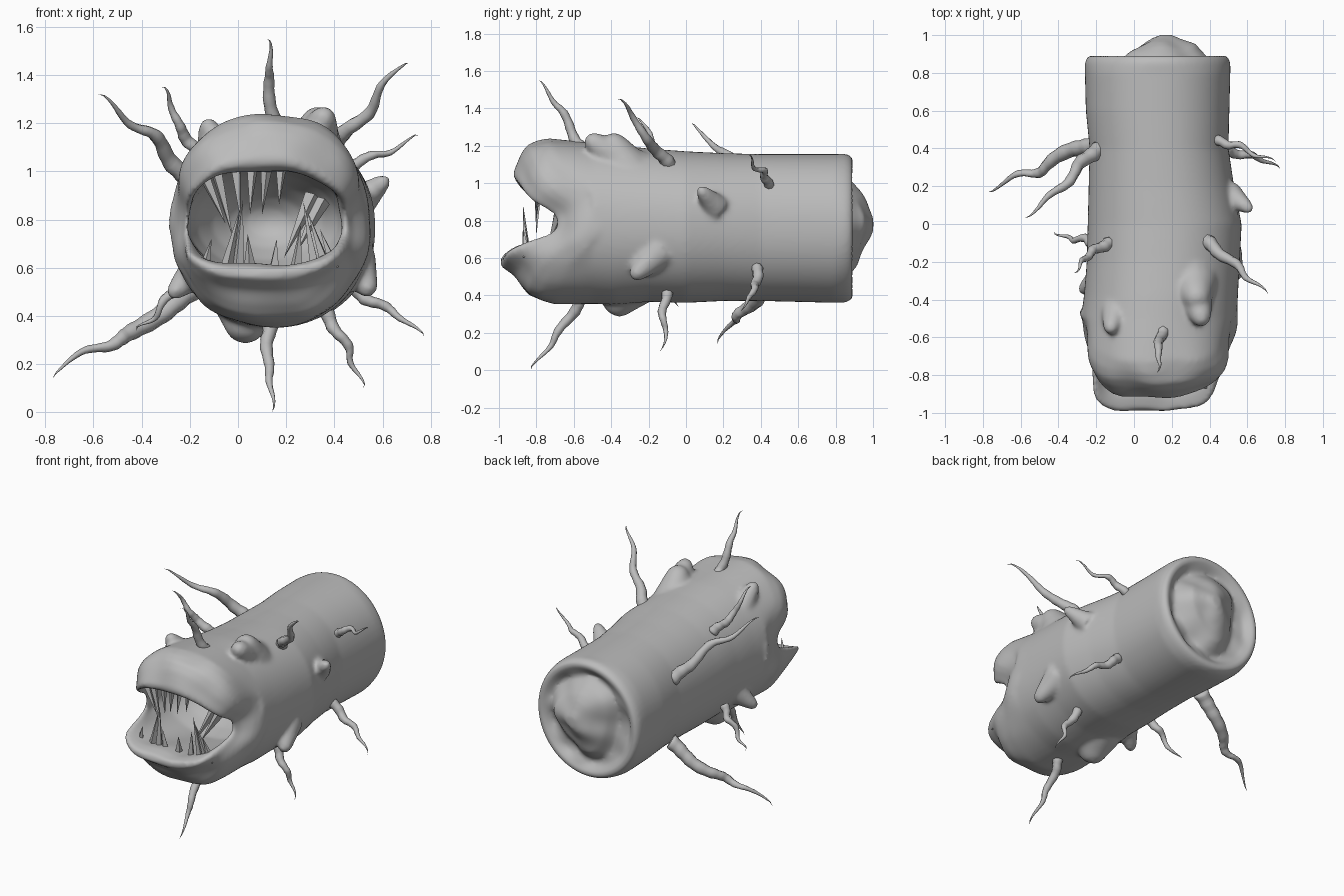
import bpy, bmesh, math
from mathutils import Vector, noise

if "Cube" in bpy.data.objects:
    bpy.data.objects.remove(bpy.data.objects["Cube"])

skin = bpy.data.materials.new("grey flesh")
skin.diffuse_color = (0.5, 0.5, 0.5, 1)
skin.use_nodes = True
skin.node_tree.nodes["Principled BSDF"].inputs["Base Color"].default_value = skin.diffuse_color


def add_object(name, bm, smooth=True):
    bmesh.ops.recalc_face_normals(bm, faces=bm.faces)
    me = bpy.data.meshes.new(name)
    bm.to_mesh(me)
    bm.free()
    me.materials.append(skin)
    for p in me.polygons:
        p.use_smooth = smooth
    ob = bpy.data.objects.new(name, me)
    bpy.context.collection.objects.link(ob)
    return ob


def loft(bm, rings, start=None, end=None):
    """Bridge point rings with quads, closing the ends on a point."""
    vs = [[bm.verts.new(p) for p in r] for r in rings]
    n = len(vs[0])
    for a, b in zip(vs, vs[1:]):
        for i in range(n):
            j = (i + 1) % n
            bm.faces.new((a[i], a[j], b[j], b[i]))
    for tip, r in ((start, vs[0]), (end, vs[-1])):
        if tip is not None:
            t = bm.verts.new(tip)
            for i in range(n):
                bm.faces.new((r[i], r[(i + 1) % n], t))


# ---- body: closed skin from the back stump, round the lips, into the throat
N = 96
ANG = [2 * math.pi * i / N for i in range(N)]


def oval(a, x0, x1, z0, z1, n=2.0, zc=None):
    zc = (z0 + z1) / 2 if zc is None else zc
    c, s = math.cos(a), math.sin(a)
    px = math.copysign(abs(c) ** (2 / n), c)
    pz = math.copysign(abs(s) ** (2 / n), s)
    return ((x0 + x1) / 2 + px * (x1 - x0) / 2,
            zc + pz * ((z1 - zc) if s > 0 else (zc - z0)))


def lip_y(a):
    s = abs(math.sin(a)) ** 2.4
    return -0.70 - (0.25 if math.sin(a) > 0 else 0.335) * s / (s + 0.13)


rings = []
# back stump: lumpy bulge, groove and rounded rim (y, radius)
for y, r in ((1.0, .04), (.985, .075), (.955, .125), (.935, .165), (.91, .205), (.87, .245), (.845, .27),
             (.855, .295), (.88, .325), (.895, .35), (.885, .372), (.855, .386)):
    ring = []
    for a in ANG:
        inner = r < .28
        k = 1 + (0.08 * math.sin(3 * a + 1) if inner else 0)
        x = .125 + (.045 if r < .2 else .02 if inner else 0) + r * k * math.cos(a) * (.9 if inner else 1)
        z = .76 + .02 * inner + r * k * math.sin(a) * 1.03
        lump = noise.noise((x * 7, 3, z * 7)) * .03 if .05 < r < .3 else 0
        ring.append((x, y + lump, z))
    rings.append(ring)
# trunk sections (y, left, right, bottom, top)
for y, *b in ((.8, -.26, .51, .36, 1.155), (.6, -.255, .505, .365, 1.155),
              (.4, -.235, .50, .37, 1.155), (.2, -.24, .53, .37, 1.16),
              (0, -.245, .57, .36, 1.17), (-.2, -.25, .56, .365, 1.185),
              (-.38, -.265, .55, .35, 1.205), (-.5, -.28, .545, .355, 1.215)):
    rings.append([(p[0], y, p[1]) for p in (oval(a, *b, n=2.15) for a in ANG)])
# lips: (offset, inset) for the upper and the lower lip; inset 1 = mouth opening
for ou, tu, ol, tl in ((.20, .0, .30, .0), (.14, .04, .22, .06), (.085, .14, .16, .17),
                       (.045, .33, .12, .36), (.02, .55, .08, .56), (.0, .78, .0, .76),
                       (.01, .92, .01, .94), (.05, 1.0, .08, 1.0), (.12, .99, .15, .98)):
    ring = []
    for a in ANG:
        w = (1 + math.sin(a)) / 2
        t, off = tl + (tu - tl) * w, ol + (ou - ol) * w
        o = oval(a, -.28, .545, .355, 1.235, 2.2)
        m = oval(a, -.21, .43, .615, 1.0, 2.6, .78)
        p = Vector((o[0] + (m[0] - o[0]) * t, lip_y(a) + off, o[1] + (m[1] - o[1]) * t))
        d = noise.noise(p * 5) * .03
        ring.append(p + Vector((math.cos(a) * d, -d, math.sin(a) * d * .6)))
    rings.append(ring)
# throat: a deep bowl
for y, k in ((-.5, 1.03), (-.38, .92), (-.26, .72), (-.17, .48), (-.12, .25)):
    rings.append([(.12 + .32 * k * math.cos(a), y, .79 + .22 * k * math.sin(a)) for a in ANG])
body = bmesh.new()
loft(body, rings, (.165, 1.003, .78), (.12, -.1, .79))


# ---- warts: tapered lumps melted into the body skin
def wart(base, tip, r):
    base, tip = Vector(base), Vector(tip)
    q = (tip - base).to_track_quat('Z', 'Y')
    h = (tip - base).length
    prof = ((0, 1.5), (.25, 1.25), (.5, 1.0), (.72, .8), (.88, .6), (.97, .35))
    loft(body, [[base + q @ Vector((r * k * math.cos(i * math.pi / 8),
                                    r * k * math.sin(i * math.pi / 8), h * u))
                 for i in range(16)] for u, k in prof], base, tip)


wart((.30, -.28, 1.06), (.365, -.535, 1.25), .085)
wart((.31, -.30, 1.04), (.34, -.42, 1.26), .10)
wart((-.09, -.46, 1.06), (-.13, -.57, 1.215), .06)
wart((.50, .16, .87), (.625, .07, .975), .05)
wart((.48, -.15, .63), (.55, -.29, .49), .065)
wart((.04, -.32, .44), (.02, -.40, .30), .10)
wart((-.16, -.27, .60), (-.285, -.36, .48), .055)
ob = add_object("body", body)
mod = ob.modifiers.new("fuse", "REMESH")
mod.mode, mod.voxel_size, mod.use_smooth_shade = 'VOXEL', .0125, True
mod = ob.modifiers.new("soften", "SMOOTH")
mod.factor, mod.iterations = .5, 12


# ---- tendrils: wavy tubes thinning to a point
def tendril(pts, r):
    pts = [Vector(p) for p in pts]
    ext = [2 * pts[0] - pts[1]] + pts + [2 * pts[-1] - pts[-2]]
    path = []
    for i in range(len(pts) - 1):
        a, b, c, d = ext[i:i + 4]
        for k in range(8):
            t = k / 8
            path.append(.5 * (2 * b + (c - a) * t + (2 * a - 5 * b + 4 * c - d) * t * t
                              + (3 * b - a - 3 * c + d) * t ** 3))
    q = (pts[-1] - pts[0]).to_track_quat('Z', 'Y')
    n = len(path)
    out = []
    for i, p in enumerate(path):
        u = i / n
        wave = Vector((math.sin(u * 15), math.cos(u * 13), 0)) * .009 * min(1, 4 * u)
        rad = r * (1 - u) ** .75 * (1 + .05 * math.sin(i * 1.7))
        out.append([p + q @ (wave + Vector((math.cos(j * math.pi / 4),
                                            math.sin(j * math.pi / 4), 0)) * rad)
                    for j in range(8)])
    bm = bmesh.new()
    loft(bm, out, pts[0], pts[-1])
    add_object("tendril", bm)


tendril([(.14, -.55, 1.17), (.15, -.59, 1.24), (.12, -.66, 1.37), (.14, -.71, 1.45), (.12, -.79, 1.55)], .036)
tendril([(.37, -.08, 1.07), (.43, -.13, 1.16), (.54, -.22, 1.23), (.60, -.28, 1.37), (.71, -.37, 1.45)], .042)
tendril([(.40, .45, .95), (.48, .43, 1.03), (.56, .41, 1.06), (.64, .37, 1.09), (.75, .33, 1.15)], .03)
tendril([(-.18, .40, .93), (-.26, .34, 1.03), (-.35, .23, 1.14), (-.45, .14, 1.21), (-.58, .03, 1.32)], .045)
tendril([(-.13, -.10, 1.05), (-.19, -.13, 1.12), (-.25, -.17, 1.18), (-.27, -.20, 1.28), (-.32, -.26, 1.35)], .035)
tendril([(-.18, .42, .52), (-.30, .40, .43), (-.44, .33, .33), (-.52, .27, .28), (-.64, .25, .26), (-.77, .17, .14)], .05)
tendril([(-.21, -.11, .57), (-.27, -.08, .50), (-.34, -.08, .41), (-.42, -.04, .34)], .03)
tendril([(.13, -.55, .40), (.13, -.60, .32), (.12, -.68, .20), (.14, -.74, .12), (.14, -.83, .0)], .036)
tendril([(.34, -.10, .46), (.40, -.11, .36), (.45, -.13, .27), (.48, -.10, .20), (.52, -.14, .10)], .033)
tendril([(.44, .38, .55), (.53, .38, .48), (.61, .36, .43), (.69, .34, .39), (.77, .29, .31)], .033)


# ---- teeth: slim flat-sided spikes (base x, z, tip x, z)
def teeth(name, rows, y0, y1, r):
    for x0, z0, x1, z1 in rows:
        a, b = Vector((x0, y0, z0)), Vector((x1, y1, z1))
        q = (b - a).to_track_quat('Z', 'Y')
        bm = bmesh.new()
        loft(bm, [[a + q @ Vector((r * math.cos(k * math.pi / 2 + .4),
                                   r * math.sin(k * math.pi / 2 + .4), 0))
                   for k in range(4)]], a, b)
        add_object(name, bm, False)


teeth("upper_tooth", [(-.14, .98, -.05, .78), (-.09, 1.0, -.02, .72), (-.01, 1.02, .01, .80),
                      (.06, 1.03, .05, .82), (.12, 1.03, .10, .82), (.18, 1.03, .17, .86)],
      -.79, -.80, .026)
teeth("side_tooth", [(.31, .90, .19, .64), (.35, .88, .24, .66)], -.66, -.74, .035)
teeth("lower_tooth", [(-.14, .59, -.11, .72), (-.05, .59, .01, .85), (.0, .59, .02, .88),
                      (.05, .59, .04, .74), (.15, .59, .16, .72), (.24, .59, .26, .78),
                      (.32, .59, .27, .88), (.37, .59, .29, .83), (.40, .60, .34, .76)],
      -.85, -.87, .027)
